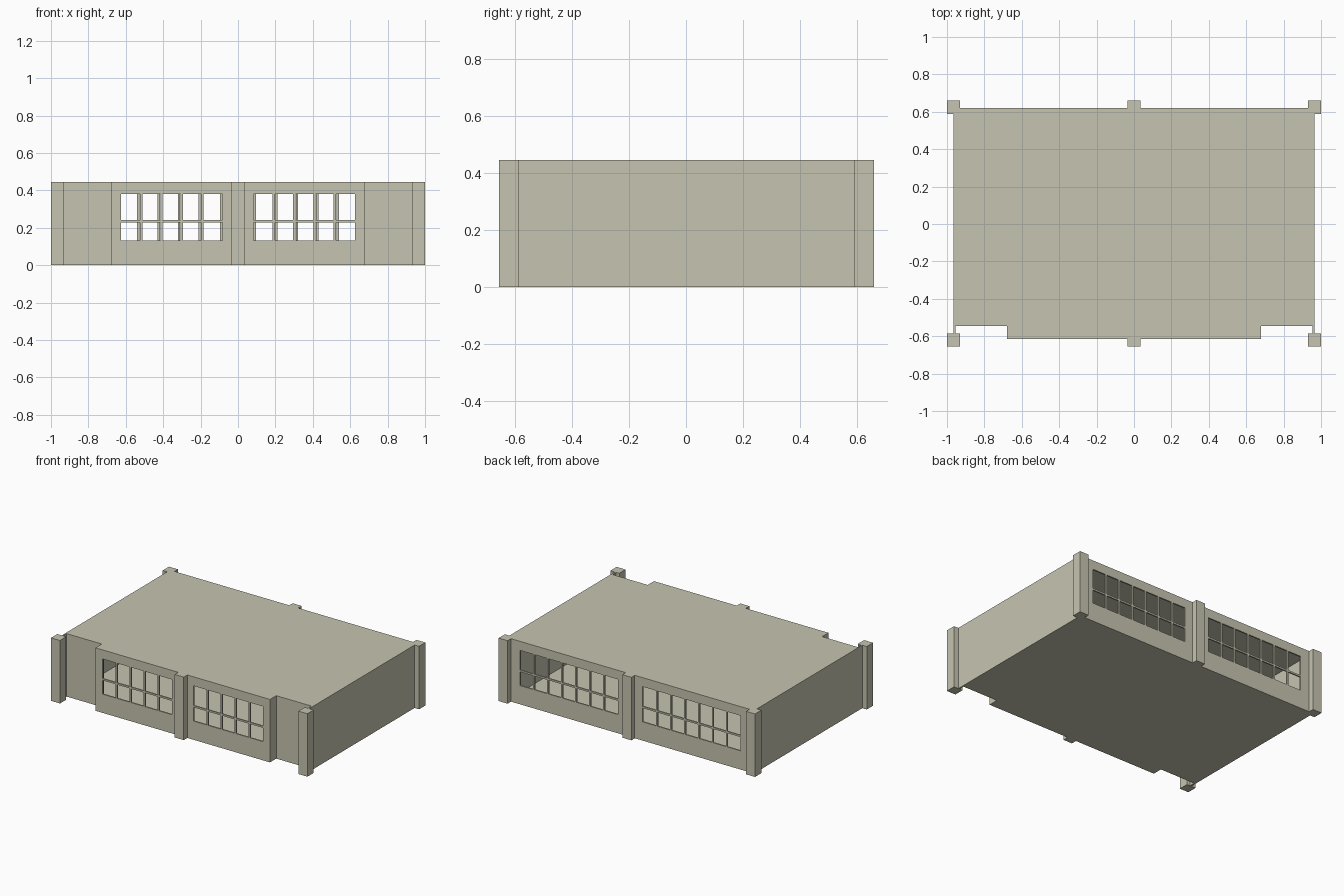
import bpy, bmesh

if "Cube" in bpy.data.objects:
    bpy.data.objects.remove(bpy.data.objects["Cube"])

H = 0.444      # building height
T = 0.01       # wall thickness
SLAB = 0.006   # floor and roof thickness
BAR = 0.012    # window bar width

stone = bpy.data.materials.new("pale stone")
stone.diffuse_color = (0.565, 0.558, 0.44, 1)
stone.use_nodes = True
stone.node_tree.nodes["Principled BSDF"].inputs["Base Color"].default_value = stone.diffuse_color


def make_object(name, bm):
    bmesh.ops.recalc_face_normals(bm, faces=bm.faces)
    mesh = bpy.data.meshes.new(name)
    bm.to_mesh(mesh)
    bm.free()
    mesh.materials.append(stone)
    ob = bpy.data.objects.new(name, mesh)
    bpy.context.collection.objects.link(ob)
    return ob


def prism(name, half, z0, z1):
    """Extrude an outline given as its right half, mirrored across x."""
    pts = half + [(-x, y) for x, y in reversed(half)]
    bm = bmesh.new()
    face = bm.faces.new([bm.verts.new((x, y, z0)) for x, y in pts])
    ext = bmesh.ops.extrude_face_region(bm, geom=[face])
    top = [g for g in ext["geom"] if isinstance(g, bmesh.types.BMVert)]
    bmesh.ops.translate(bm, verts=top, vec=(0, 0, z1 - z0))
    return make_object(name, bm)


def add_box(bm, x0, x1, y0, y1, z0, z1):
    for v in bmesh.ops.create_cube(bm, size=1)["verts"]:
        v.co = ((x0 + x1) / 2 + v.co.x * (x1 - x0),
                (y0 + y1) / 2 + v.co.y * (y1 - y0),
                (z0 + z1) / 2 + v.co.z * (z1 - z0))


def cut(target, cutter):
    cutter.hide_render = True
    mod = target.modifiers.new("cut", "BOOLEAN")
    mod.operation = "DIFFERENCE"
    mod.solver = "EXACT"
    mod.object = cutter
    bpy.context.view_layer.objects.active = target
    bpy.ops.object.modifier_apply(modifier=mod.name)
    bpy.data.objects.remove(cutter)


# Hollow hall with recessed front corners and thin side wall ends
hall = prism("hall_walls_and_roof",
             [(0.68, -0.615), (0.68, -0.545), (0.955, -0.545),
              (0.955, -0.6), (0.965, -0.6), (0.965, 0.621)], 0, H)
cavity = prism("cavity_cutter",
               [(0.68 - T, -0.615 + T), (0.68 - T, -0.545 + T),
                (0.965 - T, -0.545 + T), (0.965 - T, 0.621 - T)],
               SLAB, H - SLAB)
cut(hall, cavity)

# Window panes: five columns in front, seven behind, two rows, both sides
bm = bmesh.new()
for start, step, count, y in ((0.083, 0.1086, 5, -0.61), (0.097, 0.109, 7, 0.616)):
    for i in range(count):
        a = start + i * step + (BAR / 2 if i else 0)
        b = start + (i + 1) * step - (BAR / 2 if i < count - 1 else 0)
        for z0, z1 in ((0.132, 0.229), (0.241, 0.38)):
            add_box(bm, a, b, y - 0.02, y + 0.02, z0, z1)
            add_box(bm, -b, -a, y - 0.02, y + 0.02, z0, z1)
cut(hall, make_object("pane_cutter", bm))

# Square pillars along the front and the back
for side, y in (("front", -0.62), ("back", 0.624)):
    for place, x in (("left", -0.965), ("middle", 0), ("right", 0.965)):
        bm = bmesh.new()
        add_box(bm, x - 0.035, x + 0.035, y - 0.035, y + 0.035, 0, H)
        make_object(f"{side}_{place}_pillar", bm)
